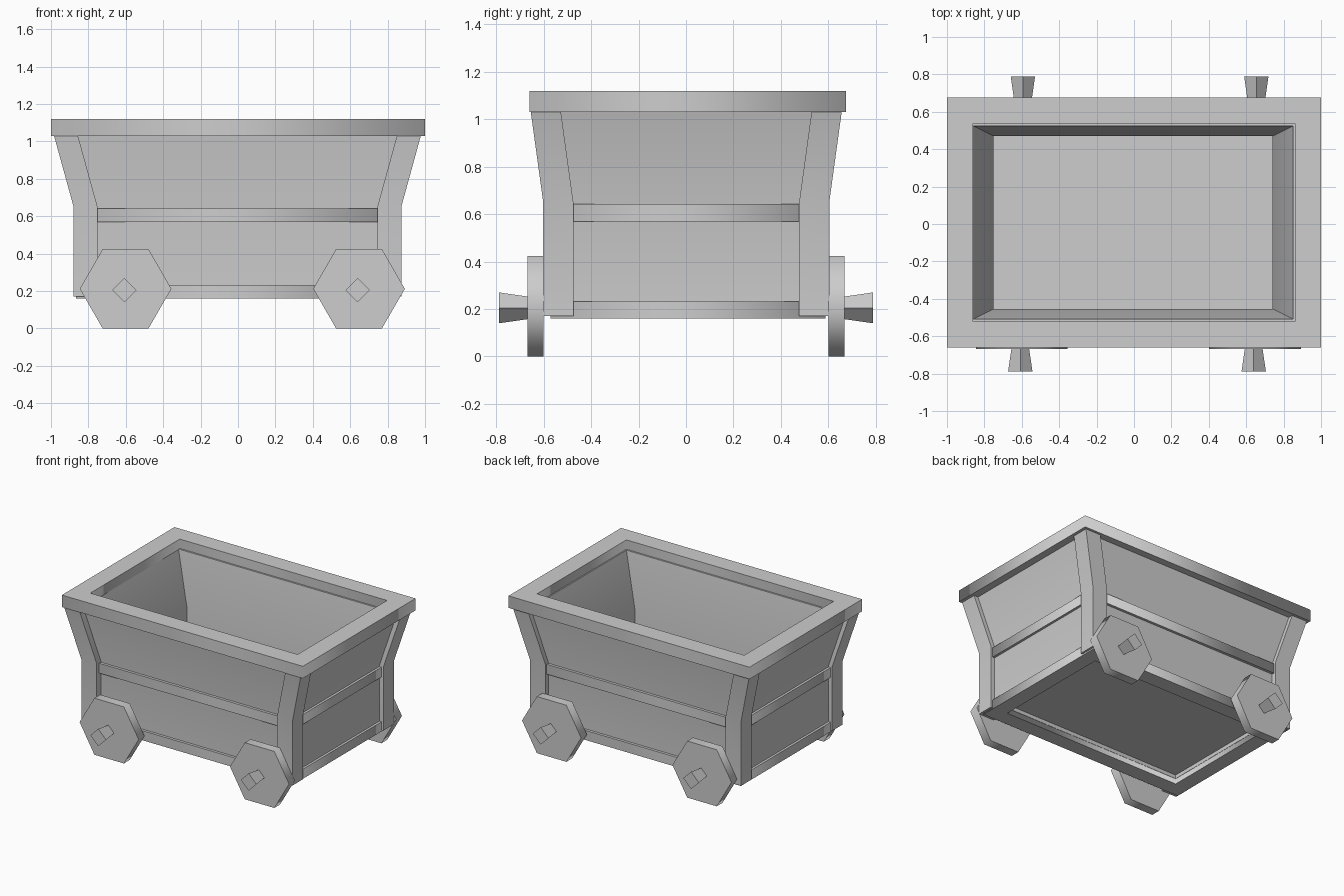
import bpy
import bmesh
import math

if "Cube" in bpy.data.objects:
    bpy.data.objects.remove(bpy.data.objects["Cube"], do_unlink=True)

GREY = (0.61, 0.61, 0.61, 1.0)
grey = bpy.data.materials.new("plain_grey")
grey.use_nodes = True
grey.diffuse_color = GREY
grey.node_tree.nodes["Principled BSDF"].inputs["Base Color"].default_value = GREY


def loft(name, sections, closed=False, round_axis=None, soft_bends=False):
    """Skin a list of point loops; closed joins last to first, otherwise caps the ends."""
    bm = bmesh.new()
    loops = [[bm.verts.new(p) for p in sec] for sec in sections]
    pairs = list(zip(loops, loops[1:]))
    if closed:
        pairs.append((loops[-1], loops[0]))
    else:
        bm.faces.new(loops[0])
        bm.faces.new(loops[-1])
    for a, b in pairs:
        for i in range(len(a)):
            j = (i + 1) % len(a)
            bm.faces.new((a[i], a[j], b[j], b[i]))
    bmesh.ops.recalc_face_normals(bm, faces=bm.faces)
    # Only edges along round_axis stay soft
    if round_axis is not None:
        for f in bm.faces:
            f.smooth = True
        for e in bm.edges:
            d = (e.verts[0].co - e.verts[1].co).normalized()
            e.smooth = abs(d[round_axis]) > 0.99
    mesh = bpy.data.meshes.new(name)
    bm.to_mesh(mesh)
    bm.free()
    mesh.materials.append(grey)
    obj = bpy.data.objects.new(name, mesh)
    bpy.context.collection.objects.link(obj)
    if soft_bends:
        bpy.ops.object.select_all(action="DESELECT")
        obj.select_set(True)
        bpy.context.view_layer.objects.active = obj
        bpy.ops.object.shade_smooth_by_angle(angle=math.radians(30))
    return obj


def rect(x0, x1, y0, y1, z):
    return [(x0, y0, z), (x1, y0, z), (x1, y1, z), (x0, y1, z)]


def frame(name, z0, z1, outer, inner, centre):
    """Rectangular hoop with a square profile."""
    secs = [rect(-x, x, -y, y, z) for (x, y), z in
            ((outer, z0), (outer, z1), (inner, z1), (inner, z0))]
    loft(name, secs, closed=True, round_axis=2).location = centre


def polygon(cx, cz, radius, y, sides):
    return [(cx + radius * math.cos(math.tau * i / sides), y,
             cz + radius * math.sin(math.tau * i / sides)) for i in range(sides)]


# The tub sits slightly off centre between the posts
TUB = (-0.005, 0.008, 0)

# Rim and the two bands around the tub
frame("top_rim", 1.03, 1.12, (1.0, 0.667), (0.86, 0.53), (0, 0.008, 0))
frame("middle_band", 0.568, 0.642, (0.862, 0.58), (0.748, 0.464), TUB)
frame("bottom_band", 0.16, 0.232, (0.862, 0.58), (0.748, 0.464), TUB)

# Tub walls: straight below, flared above
BASE, BEND, TOP = 0.2, 0.65, 1.05
FLARE_X, FLARE_Y = 0.11, 0.055
wall_x, wall_y, thick = 0.844, 0.56, 0.098
profile = [(BASE, 0, 0), (BEND, 0, 0), (TOP, 1, 0),
           (TOP, 1, thick), (BEND, 0, thick), (BASE, 0, thick)]
walls = []
for z, flare, inset in profile:
    x = wall_x + flare * FLARE_X - inset
    y = wall_y + flare * FLARE_Y - inset
    walls.append(rect(-x, x, -y, y, z))
loft("tub_walls", walls, closed=True, soft_bends=True).location = TUB

floor = loft("floor", [rect(-0.79, 0.79, -0.5, 0.5, z) for z in (0.228, 0.245)])
floor.location = TUB

# Corner posts follow the walls
for sx, side in ((1, "left"), (-1, "right")):
    for sy, end in ((-1, "front"), (1, "back")):
        secs = []
        for z, flare in ((0.17, 0), (BEND, 0), (TOP, 1)):
            dx, dy = flare * FLARE_X, flare * FLARE_Y
            secs.append(rect(sx * (0.748 + dx), sx * (0.876 + dx),
                             sy * (0.476 + dy), sy * (0.603 + dy), z))
        post = loft(f"{end}_{side}_post", secs, soft_bends=True)
        post.location = (-0.003, 0.001, 0)

# Six-sided wheels with flared square hubs
WHEEL_R = 0.245
WHEEL_Z = WHEEL_R * math.sin(math.pi / 3)
for sy, end, hub_shift in ((-1, "front", -0.007), (1, "back", 0.007)):
    for x, side in ((0.647, "left"), (-0.601, "right")):
        loft(f"{end}_{side}_wheel",
             [polygon(x, WHEEL_Z, WHEEL_R, sy * y, 6) for y in (0.6, 0.669)],
             round_axis=1)
        loft(f"{end}_{side}_hub",
             [polygon(x + hub_shift, 0.205, r, sy * y, 4)
              for r, y in ((0.045, 0.65), (0.065, 0.788))])
